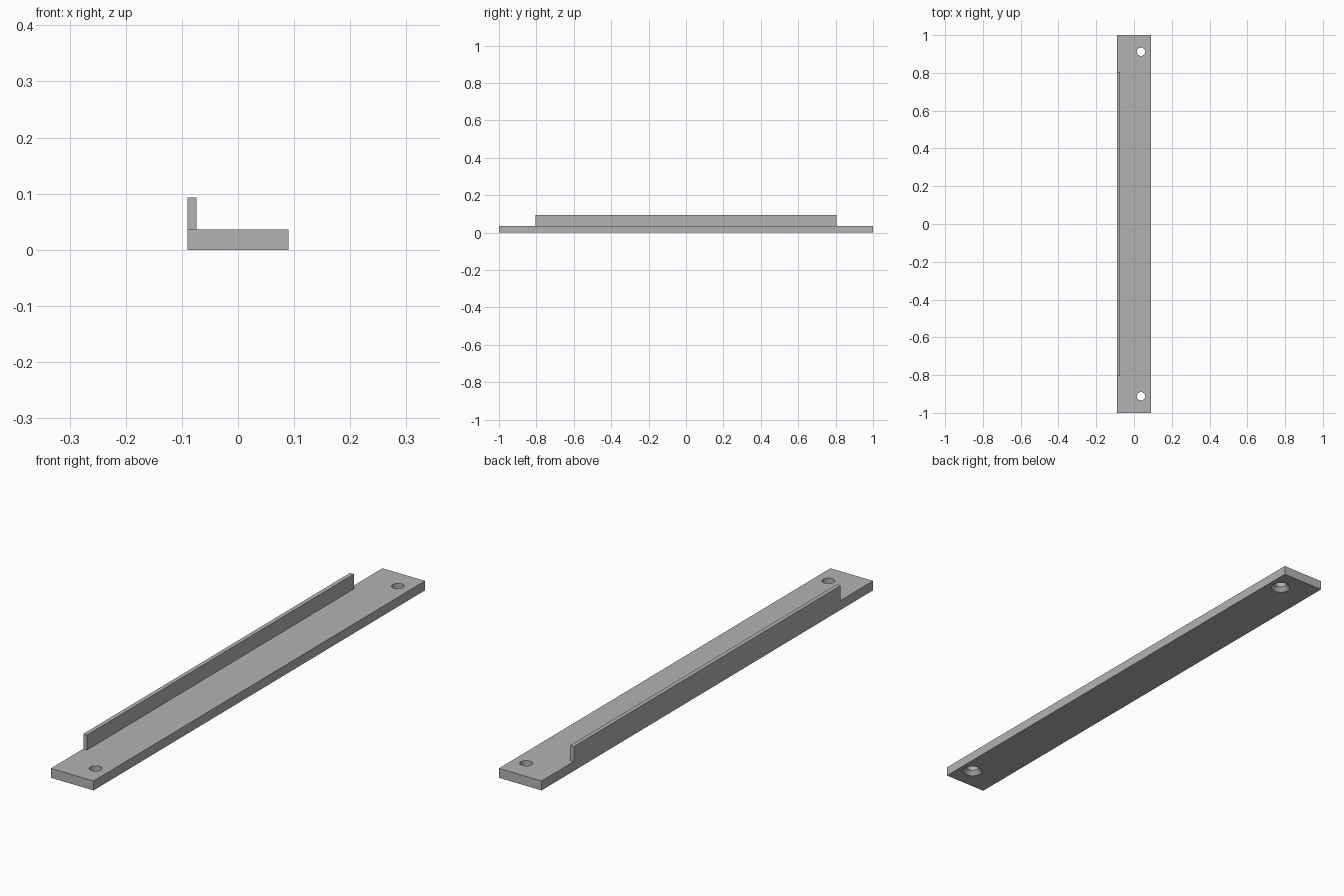
import bpy, bmesh
from math import tau, radians
from mathutils import Vector

cube = bpy.data.objects.get("Cube")
if cube:
    bpy.data.objects.remove(cube, do_unlink=True)

WIDTH, LENGTH, THICK = 0.18, 2.0, 0.036
LIP_THICK, LIP_LENGTH, LIP_TOP = 0.016, 1.61, 0.093
HOLE_X, HOLE_Y = 0.037, 0.912
HOLE_R, SINK_R, SINK_DEPTH = 0.022, 0.036, 0.016

grey = bpy.data.materials.new("plain_grey")
grey.use_nodes = True
grey.diffuse_color = (0.45, 0.45, 0.45, 1)
grey.node_tree.nodes["Principled BSDF"].inputs["Base Color"].default_value = grey.diffuse_color


def add_object(name, bm):
    bmesh.ops.recalc_face_normals(bm, faces=bm.faces)
    mesh = bpy.data.meshes.new(name)
    bm.to_mesh(mesh)
    bm.free()
    mesh.materials.append(grey)
    obj = bpy.data.objects.new(name, mesh)
    bpy.context.collection.objects.link(obj)
    return obj


def box(name, low, high):
    low, high = Vector(low), Vector(high)
    bm = bmesh.new()
    bmesh.ops.create_cube(bm, size=1)
    bmesh.ops.scale(bm, vec=high - low, verts=bm.verts)
    bmesh.ops.translate(bm, vec=(low + high) / 2, verts=bm.verts)
    return add_object(name, bm)


def countersink_cutter(name, x, y):
    # Screw hole profile, widening to the underside, revolved about its axis
    over = 0.01
    profile = [(0, -over), (SINK_R, -over), (SINK_R, 0),
               (HOLE_R, SINK_DEPTH), (HOLE_R, THICK + over), (0, THICK + over)]
    bm = bmesh.new()
    verts = [bm.verts.new((x + r, y, z)) for r, z in profile]
    edges = [bm.edges.new(pair) for pair in zip(verts, verts[1:])]
    bmesh.ops.spin(bm, geom=verts + edges, cent=(x, y, 0), axis=(0, 0, 1),
                   angle=tau, steps=48)
    bmesh.ops.remove_doubles(bm, verts=bm.verts, dist=1e-5)
    cutter = add_object(name, bm)
    cutter.hide_render = True
    return cutter


# Flat base plate
plate = box("base_plate", (-WIDTH / 2, -LENGTH / 2, 0), (WIDTH / 2, LENGTH / 2, THICK))

# Countersunk screw hole near each end
bpy.context.view_layer.objects.active = plate
for side, label in ((-1, "front"), (1, "back")):
    cutter = countersink_cutter(label + "_hole_cutter", HOLE_X, side * HOLE_Y)
    cut = plate.modifiers.new(label + "_hole", "BOOLEAN")
    cut.operation = "DIFFERENCE"
    cut.solver = "EXACT"
    cut.object = cutter
    bpy.ops.object.modifier_apply(modifier=cut.name)
    bpy.data.objects.remove(cutter, do_unlink=True)

# Upright lip along the right edge, shorter than the plate
lip = box("upright_lip", (-WIDTH / 2, -LIP_LENGTH / 2, THICK),
          (-WIDTH / 2 + LIP_THICK, LIP_LENGTH / 2, LIP_TOP))

# Smooth hole walls, crisp edges elsewhere
bpy.ops.object.select_all(action="DESELECT")
plate.select_set(True)
bpy.ops.object.shade_smooth_by_angle(angle=radians(30))
